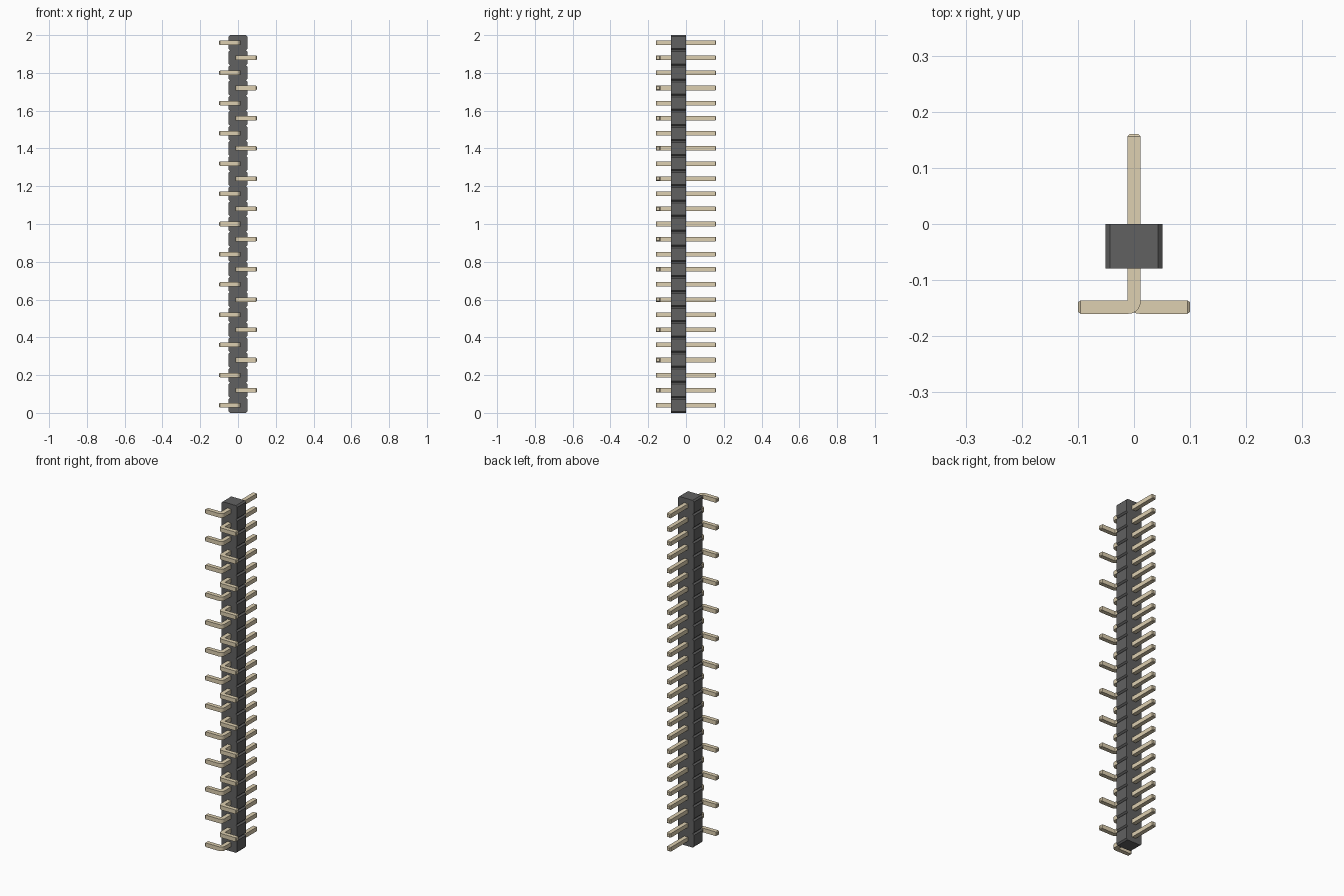
import bpy, bmesh, math
from mathutils import Vector

if "Cube" in bpy.data.objects:
    bpy.data.objects.remove(bpy.data.objects["Cube"])

N, PITCH = 25, 0.08
W, C = 0.0505, 0.008           # body half width, notch chamfer
Y0, Y1 = -0.079, 0.0           # body front and back
P, TIP = 0.012, 0.0045         # pin half thickness, tip chamfer length
END_Y, END_X, R = 0.16, 0.1, 0.022


def material(name, rgb):
    m = bpy.data.materials.new(name)
    m.diffuse_color = (*rgb, 1)
    m.use_nodes = True
    m.node_tree.nodes["Principled BSDF"].inputs["Base Color"].default_value = m.diffuse_color
    return m


def extrude_profile(name, points, direction):
    bm = bmesh.new()
    face = bm.faces.new([bm.verts.new(p) for p in points])
    new = bmesh.ops.extrude_face_region(bm, geom=[face])["geom"]
    verts = [v for v in new if isinstance(v, bmesh.types.BMVert)]
    bmesh.ops.translate(bm, verts=verts, vec=direction)
    bmesh.ops.recalc_face_normals(bm, faces=bm.faces)
    return bm, bpy.data.meshes.new(name)


def add(name, mesh, z=0):
    ob = bpy.data.objects.new(name, mesh)
    ob.location.z = z
    bpy.context.collection.objects.link(ob)
    return ob


black = material("black_plastic", (0.12, 0.12, 0.12))
gold = material("pale_gold", (0.73, 0.63, 0.44))

# Notched housing strip: one chamfered cell per pin
right = []
for i in range(N):
    a, b = i * PITCH, (i + 1) * PITCH
    right += [(W - C, a), (W, a + C), (W, b - C)]
right.append((W - C, N * PITCH))
outline = right + [(-x, z) for x, z in reversed(right)]
bm, mesh = extrude_profile("housing", [(x, Y0, z) for x, z in outline], (0, Y1 - Y0, 0))
bm.to_mesh(mesh)
bm.free()
mesh.materials.append(black)
add("housing", mesh)


# Bent pin with a rounded outer corner and chamfered tips
def pin_mesh(side):
    pts = [(-P, END_Y - TIP), (-P, -END_Y + 2 * P),
           (-END_X + TIP, -END_Y + 2 * P), (-END_X + TIP, -END_Y)]
    for k in range(9):
        t = math.radians(-90 + 90 * k / 8)
        pts.append((P - R + R * math.cos(t), -END_Y + R + R * math.sin(t)))
    pts.append((P, END_Y - TIP))
    bm, mesh = extrude_profile("pin", [(-x * side, y, -P) for x, y in pts], (0, 0, 2 * P))
    for axis in (Vector((0, 1, 0)), Vector((side, 0, 0))):
        limit = END_Y - TIP if axis.y else END_X - TIP
        tip = [f for f in bm.faces if f.normal.dot(axis) > 0.99
               and abs(f.calc_center_median().dot(axis) - limit) < 1e-4]
        face = bmesh.ops.extrude_discrete_faces(bm, faces=tip)["faces"][0]
        mid = face.calc_center_median()
        for v in face.verts:
            v.co = mid + (v.co - mid) * 0.68 + axis * TIP
    bmesh.ops.recalc_face_normals(bm, faces=bm.faces)
    bm.to_mesh(mesh)
    bm.free()
    mesh.materials.append(gold)
    return mesh


# Pins alternate left and right up the strip
meshes = [pin_mesh(-1), pin_mesh(1)]
pins = [add(f"pin_{i + 1}", meshes[i % 2], (i + 0.5) * PITCH) for i in range(N)]
for ob in pins[:2]:
    bpy.ops.object.select_all(action='DESELECT')
    ob.select_set(True)
    bpy.context.view_layer.objects.active = ob
    bpy.ops.object.shade_smooth_by_angle(angle=math.radians(30))
